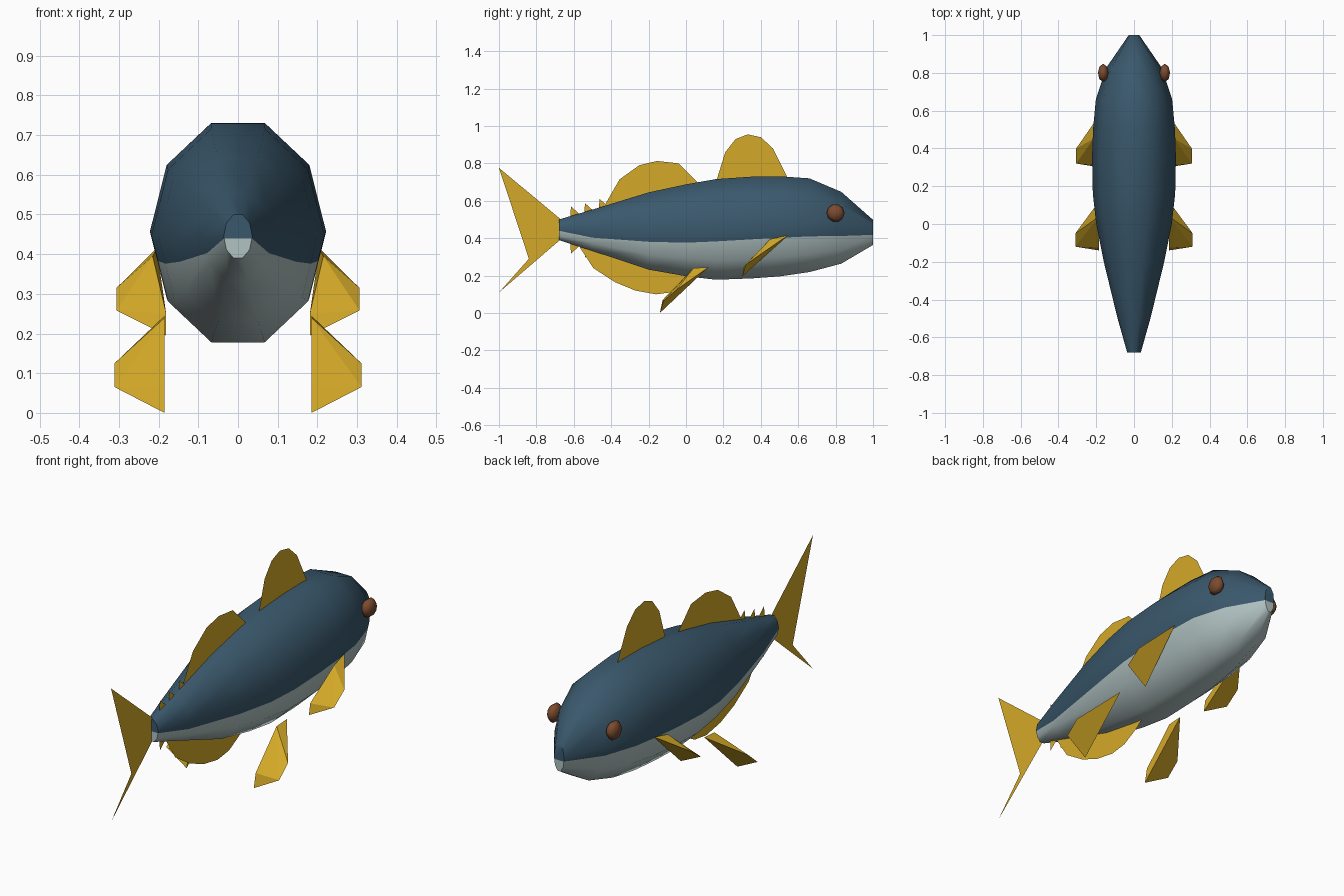
import bpy, bmesh, math
from mathutils import Matrix

if "Cube" in bpy.data.objects:
    bpy.data.objects.remove(bpy.data.objects["Cube"])


def material(name, rgb):
    m = bpy.data.materials.new(name)
    m.diffuse_color = (*rgb, 1)
    m.use_nodes = True
    m.node_tree.nodes["Principled BSDF"].inputs["Base Color"].default_value = m.diffuse_color
    return m


BLUE = material("ocean blue", (0.042, 0.098, 0.15))
PALE = material("pale belly", (0.44, 0.54, 0.54))
GOLD = material("golden yellow", (0.66, 0.40, 0.021))
BROWN = material("eye brown", (0.20, 0.07, 0.028))


def finish(name, bm, mats, smooth=None):
    bmesh.ops.recalc_face_normals(bm, faces=bm.faces)
    me = bpy.data.meshes.new(name)
    bm.to_mesh(me)
    bm.free()
    for m in mats:
        me.materials.append(m)
    ob = bpy.data.objects.new(name, me)
    bpy.context.collection.objects.link(ob)
    if smooth:
        bpy.ops.object.select_all(action='DESELECT')
        ob.select_set(True)
        bpy.context.view_layer.objects.active = ob
        bpy.ops.object.shade_smooth_by_angle(angle=math.radians(smooth))
    return ob


# Body: ten-sided rings (y, top, bottom, half width, height of the colour line)
STATIONS = [
    (-0.68, 0.50, 0.39, 0.036, 0.440),
    (-0.50, 0.553, 0.332, 0.087, 0.403),
    (-0.20, 0.645, 0.232, 0.160, 0.381),
    (0.00, 0.688, 0.197, 0.200, 0.376),
    (0.16, 0.716, 0.178, 0.218, 0.383),
    (0.35, 0.729, 0.185, 0.222, 0.394),
    (0.50, 0.731, 0.196, 0.217, 0.402),
    (0.66, 0.720, 0.219, 0.202, 0.410),
    (0.83, 0.648, 0.264, 0.145, 0.412),
    (1.00, 0.498, 0.364, 0.028, 0.418),
]


def ring(bm, y, top, bottom, w, line):
    """Decagon with one extra point per side on the colour line."""
    zc = (top + bottom) / 2
    r = (top - bottom) / 2 / math.sin(math.radians(72))
    pts = [(w * math.cos(math.radians(36 * i)), zc + r * math.sin(math.radians(36 * i)))
           for i in range(10)]

    def split(a, b):
        t = (line - a[1]) / (b[1] - a[1])
        return (a[0] + (b[0] - a[0]) * t, line)
    # Order: colour line on the right, over the back, then under the belly
    order = [split(pts[0], pts[9])] + pts[:6] + [split(pts[5], pts[6])] + pts[6:]
    return [bm.verts.new((x, y, z)) for x, z in order]


bm = bmesh.new()
rings = [ring(bm, *s) for s in STATIONS]
for a, b in zip(rings, rings[1:]):
    for i in range(12):
        j = (i + 1) % 12
        bm.faces.new((a[i], a[j], b[j], b[i])).material_index = 0 if i < 7 else 1
for end in (rings[0], rings[-1]):
    bm.faces.new(end[:8])
    bm.faces.new(end[7:] + end[:1]).material_index = 1
finish("body", bm, [BLUE, PALE], 50)


# Flat fins on the centre plane, outlines as (y, z)
def flat_fin(name, outline):
    bm = bmesh.new()
    bm.faces.new([bm.verts.new((0, y, z)) for y, z in outline])
    bmesh.ops.triangulate(bm, faces=bm.faces)
    finish(name, bm, [GOLD])


flat_fin("front_dorsal_fin", [(0.16, 0.70), (0.21, 0.86), (0.265, 0.93), (0.33, 0.955),
                              (0.40, 0.94), (0.465, 0.88), (0.55, 0.71)])
flat_fin("rear_dorsal_fin", [(-0.45, 0.55), (-0.355, 0.715), (-0.25, 0.79), (-0.155, 0.813),
                             (-0.04, 0.80), (0.08, 0.68), (-0.2, 0.60)])
flat_fin("anal_fin", [(-0.58, 0.37), (-0.495, 0.24), (-0.38, 0.165), (-0.27, 0.12),
                      (-0.16, 0.10), (-0.07, 0.112), (0.02, 0.16), (0.09, 0.22), (-0.2, 0.27)])
flat_fin("tail_fin", [(-0.66, 0.49), (-0.68, 0.51), (-1.0, 0.776), (-0.84, 0.595),
                      (-0.79, 0.51), (-0.77, 0.44), (-0.79, 0.375), (-0.84, 0.29),
                      (-1.0, 0.11), (-0.68, 0.385), (-0.66, 0.40)])
for i, (y, z) in enumerate([(-0.615, 0.57), (-0.54, 0.587), (-0.462, 0.61)]):
    flat_fin(f"upper_finlet_{i + 1}", [(y, z), (y + 0.045, z - 0.04),
                                       (y + 0.04, z - 0.07), (y - 0.005, z - 0.07)])
for i, (y, z) in enumerate([(-0.615, 0.318), (-0.54, 0.295)]):
    flat_fin(f"lower_finlet_{i + 1}", [(y, z), (y + 0.045, z + 0.04),
                                       (y + 0.04, z + 0.075), (y - 0.005, z + 0.075)])


# Paired wedge fins: thick at the root, closing to a thin outer edge
def paired_fin(name, pts):
    faces = [(0, 1, 2), (1, 3, 2), (1, 5, 3), (5, 4, 3), (0, 2, 3, 4), (0, 4, 5, 1)]
    for side, s in (("right", 1), ("left", -1)):
        bm = bmesh.new()
        v = [bm.verts.new((s * x, y, z)) for x, y, z in pts]
        for f in faces:
            bm.faces.new([v[i] for i in f])
        finish(f"{side}_{name}", bm, [GOLD])


# Points: root front, root top, tip front, tip rear, root low, root rear
paired_fin("pectoral_fin", [(0.205, 0.545, 0.415), (0.215, 0.45, 0.395), (0.306, 0.40, 0.315),
                            (0.306, 0.32, 0.258), (0.181, 0.30, 0.195), (0.181, 0.31, 0.25)])
paired_fin("pelvic_fin", [(0.185, 0.12, 0.245), (0.185, 0.04, 0.24), (0.311, -0.05, 0.125),
                          (0.311, -0.12, 0.065), (0.185, -0.14, 0.0), (0.185, -0.125, 0.07)])

# Eyes: flattened low-poly spheres with poles facing sideways
for side, s in (("right", 1), ("left", -1)):
    bm = bmesh.new()
    bmesh.ops.create_uvsphere(bm, u_segments=10, v_segments=4, radius=1)
    bmesh.ops.transform(bm, verts=bm.verts, matrix=(
        Matrix.Translation((s * 0.163, 0.80, 0.535)) @ Matrix.Diagonal((0.028, 0.048, 0.048, 1))
        @ Matrix.Rotation(math.pi / 2, 4, 'Y')))
    finish(f"{side}_eye", bm, [BROWN], 80)
